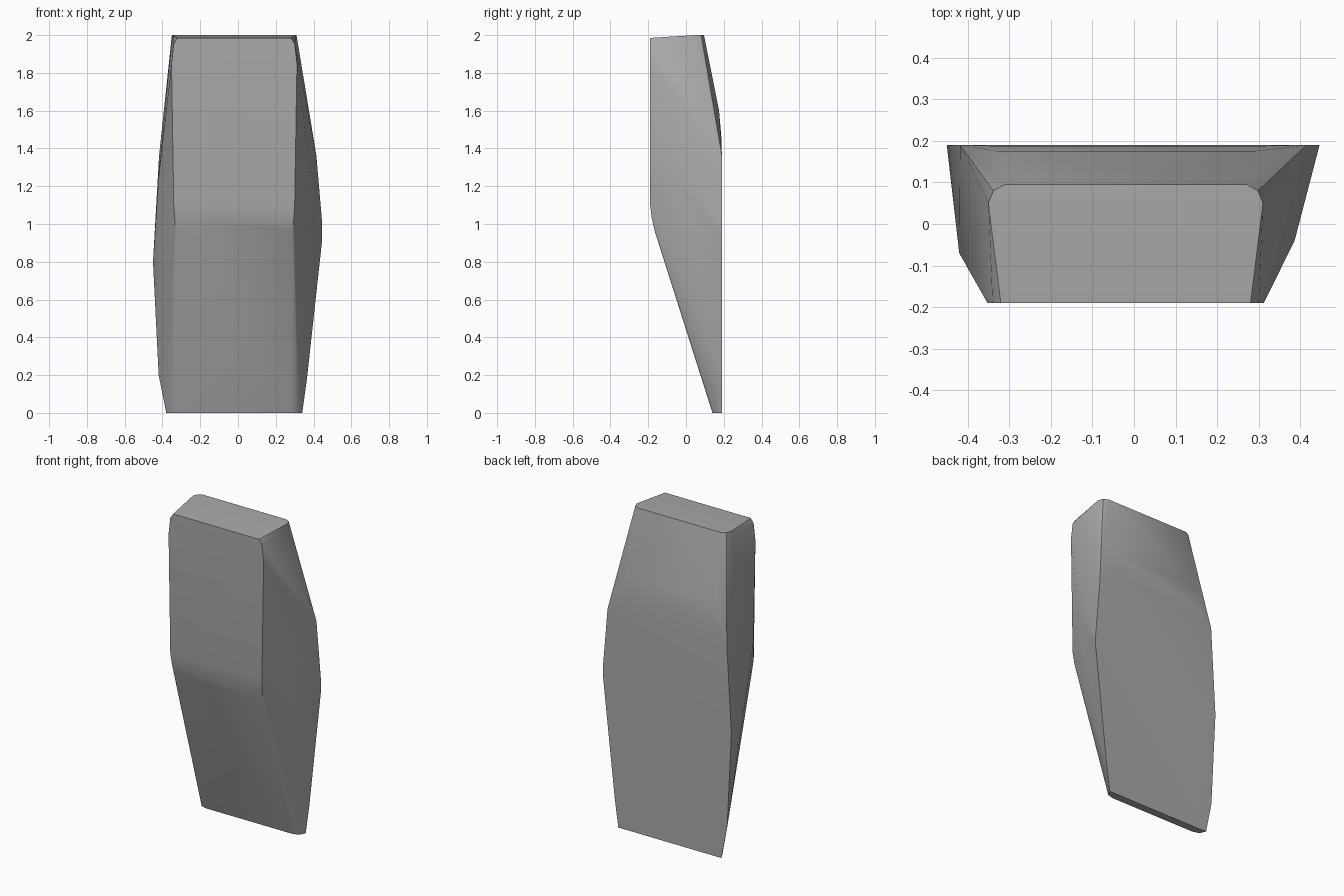
import bpy
import bmesh
import math

default_cube = bpy.data.objects.get("Cube")
if default_cube:
    bpy.data.objects.remove(default_cube, do_unlink=True)

# One plain stone colour
stone_grey = bpy.data.materials.new("stone_grey")
stone_grey.use_nodes = True
colour = (0.4, 0.4, 0.4, 1)
stone_grey.diffuse_color = colour
stone_grey.node_tree.nodes["Principled BSDF"].inputs["Base Color"].default_value = colour

# The ends and the front ridge are even about a slightly offset middle line
middle = -0.02
top_cap = [(0.29, 0.095, 2), (0.318, 0.08, 2), (0.33, 0.05, 2), (0.3, -0.19, 1.985)]
front_panel = [(0.32, -0.19, 1.955), (0.332, -0.19, 1.85), (0.32, -0.19, 1.1),
               (0.315, -0.181, 1.03), (0.31, -0.165, 0.96)]
back_shoulder = [(0.31, 0.175, 1.6), (0.3, 0.187, 1.46)]
foot = [(0.3, 0.14, 0), (0.34, 0.152, 0), (0.36, 0.19, 0)]
paired = top_cap + front_panel + back_shoulder + foot
points = [(middle + side * x, y, z) for x, y, z in paired for side in (-1, 1)]

# The side bulges are uneven: rear outline, then the bump on the flank
right_flank = [(-0.42, 0.19, 0.2), (-0.45, 0.19, 0.8), (-0.418, 0.19, 1.36),
               (-0.42, -0.07, 1.25), (-0.383, 0.14, 1.6)]
left_flank = [(0.365, 0.19, 0.18), (0.446, 0.19, 0.92), (0.446, 0.19, 1.0),
              (0.415, 0.19, 1.36), (0.386, -0.04, 1.25), (0.37, 0.145, 1.6)]
points += right_flank + left_flank

# Wrap the stone around its corner points
bm = bmesh.new()
for point in points:
    bm.verts.new(point)
hull = bmesh.ops.convex_hull(bm, input=bm.verts)
loose = {v for v in hull["geom_interior"] + hull["geom_unused"]
         if isinstance(v, bmesh.types.BMVert)}
bmesh.ops.delete(bm, geom=list(loose), context="VERTS")
bmesh.ops.dissolve_limit(bm, angle_limit=math.radians(1),
                         verts=bm.verts, edges=bm.edges)
bmesh.ops.recalc_face_normals(bm, faces=bm.faces)
mesh = bpy.data.meshes.new("standing_stone")
bm.to_mesh(mesh)
bm.free()

stone = bpy.data.objects.new("standing_stone", mesh)
bpy.context.collection.objects.link(stone)
mesh.materials.append(stone_grey)

# Soft facets with crisp outer edges
bpy.context.view_layer.objects.active = stone
stone.select_set(True)
bpy.ops.object.shade_smooth_by_angle(angle=math.radians(35))
